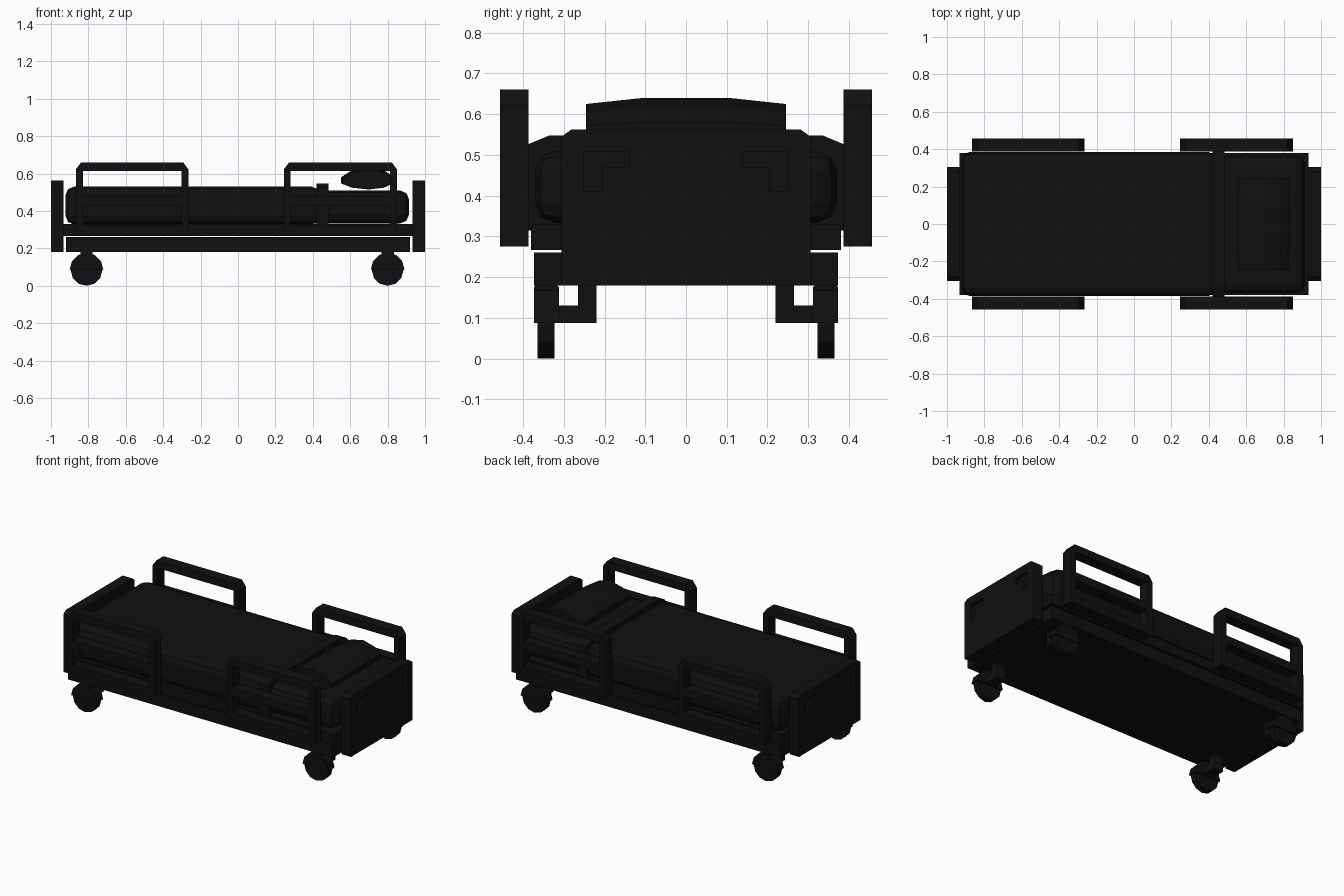
import bpy, bmesh, math
from mathutils import Vector

if "Cube" in bpy.data.objects:
    bpy.data.objects.remove(bpy.data.objects["Cube"])

mat = bpy.data.materials.new("black")
mat.diffuse_color = (0.005, 0.005, 0.005, 1)
mat.use_nodes = True
mat.node_tree.nodes["Principled BSDF"].inputs["Base Color"].default_value = mat.diffuse_color


def finish(name, bm):
    bmesh.ops.recalc_face_normals(bm, faces=bm.faces)
    me = bpy.data.meshes.new(name)
    bm.to_mesh(me)
    bm.free()
    ob = bpy.data.objects.new(name, me)
    bpy.context.collection.objects.link(ob)
    me.materials.append(mat)
    return ob


def prism(name, pts, axis, a, b):
    """Extrude a 2D profile along an axis from a to b."""
    bm = bmesh.new()
    place = {'x': lambda p, t: (t, p[0], p[1]), 'y': lambda p, t: (p[0], t, p[1])}[axis]
    face = bm.faces.new([bm.verts.new(place(p, a)) for p in pts])
    ext = bmesh.ops.extrude_face_region(bm, geom=[face])
    verts = [v for v in ext['geom'] if isinstance(v, bmesh.types.BMVert)]
    d = Vector(place((0, 0), b - a))
    bmesh.ops.translate(bm, verts=verts, vec=d)
    return finish(name, bm)


def box(name, x, y, z, bevel=0, segs=2):
    ob = prism(name, [(x[0], z[0]), (x[1], z[0]), (x[1], z[1]), (x[0], z[1])], 'y', *y)
    if bevel:
        m = ob.modifiers.new("bevel", 'BEVEL')
        m.width, m.segments = bevel, segs
    return ob


def arc(cx, cz, r, n, a0, a1):
    return [(cx + r * math.cos(a0 + (a1 - a0) * i / n),
             cz + r * math.sin(a0 + (a1 - a0) * i / n)) for i in range(n + 1)]


# Bed frame
box("lower_frame", (-0.92, 0.92), (-0.373, 0.373), (0.18, 0.26))
box("upper_frame", (-0.932, 0.932), (-0.38, 0.38), (0.267, 0.33))

# Mattress, blanket and its folded edge
box("mattress", (-0.915, 0.915), (-0.37, 0.37), (0.333, 0.51), 0.05)
box("blanket", (-0.922, 0.44), (-0.386, 0.386), (0.328, 0.53), 0.045)
prism("blanket_fold", [(-0.39, 0.315), (-0.39, 0.525), (-0.335, 0.548),
                       (0.335, 0.548), (0.39, 0.525), (0.39, 0.315)], 'x', 0.42, 0.485)

# Pillow: lens-shaped section lofted across the width
bm = bmesh.new()
section = [(0.55, 0.548), (0.61, 0.525), (0.70, 0.515), (0.78, 0.525), (0.835, 0.55),
           (0.835, 0.58), (0.78, 0.618), (0.70, 0.64), (0.61, 0.618), (0.55, 0.58)]
rings = []
for y, k in ((-0.245, 0.88), (-0.105, 1), (0.105, 1), (0.245, 0.88)):
    rings.append([bm.verts.new((0.6925 + (x - 0.6925) * (k + 1) / 2, y,
                                0.515 + (z - 0.515) * k)) for x, z in section])
for r, s in zip(rings, rings[1:]):
    for i in range(len(r)):
        j = (i + 1) % len(r)
        bm.faces.new((r[i], r[j], s[j], s[i]))
bm.faces.new(rings[0])
bm.faces.new(rings[-1])
finish("pillow", bm)

# Head and foot boards with corner grip recesses on the outer face
board = [(-0.305, 0.18), (0.305, 0.18), (0.305, 0.545), (0.282, 0.562),
         (-0.282, 0.562), (-0.305, 0.545)]
for s, name in ((1, "headboard"), (-1, "footboard")):
    ob = prism(name, board, 'x', s * 0.932, s * 1.0)
    for side in (-1, 1):
        grip = [(0.14, 0.47), (0.205, 0.47), (0.205, 0.41), (0.252, 0.41),
                (0.252, 0.508), (0.14, 0.508)]
        cut = prism("grip_cutter", [(side * y, z) for y, z in grip], 'x', s * 0.98, s * 1.05)
        cut.hide_render = True
        cut.hide_viewport = True
        m = ob.modifiers.new("grip", 'BOOLEAN')
        m.object, m.operation, m.solver = cut, 'DIFFERENCE', 'EXACT'

# Side rails: chamfered hoop plus crossbars
for side in (-1, 1):
    y0, y1 = side * 0.387, side * 0.457
    for x0, x1 in ((-0.867, -0.265), (0.245, 0.85)):
        t, c, lo, hi = 0.037, 0.028, 0.275, 0.66
        hoop = [(x0, lo), (x0, hi - c - 0.01), (x0 + c, hi), (x1 - c, hi), (x1, hi - c - 0.01),
                (x1, lo), (x1 - t, lo), (x1 - t, hi - 0.046), (x0 + t, hi - 0.046), (x0 + t, lo)]
        prism("side_rail_hoop", hoop, 'y', y0, y1)
        for z in (0.275, 0.43):
            box("side_rail_bar", (x0 + t, x1 - t), (y0, y1), (z, z + 0.05))

# Casters: wheel, half-round fender, axle arm and mounting post
for sx in (-1, 1):
    for sy in (-1, 1):
        cx = sx * 0.81 if sx < 0 else 0.80
        prism("caster_wheel", arc(cx, 0.085, 0.085, 12, math.pi / 2, math.pi * 2.5)[:-1],
              'y', sy * 0.323, sy * 0.364)
        prism("caster_fender", arc(cx, 0.087, 0.09, 6, 0, math.pi), 'y', sy * 0.312, sy * 0.373)
        box("caster_arm", (cx - 0.033, cx + 0.033), (sy * 0.22, sy * 0.315), (0.087, 0.131))
        box("caster_post", (cx - 0.033, cx + 0.033), (sy * 0.22, sy * 0.265), (0.12, 0.185))
        box("caster_mount", (cx - 0.033, cx + 0.033), (sy * 0.315, sy * 0.37), (0.15, 0.185))
